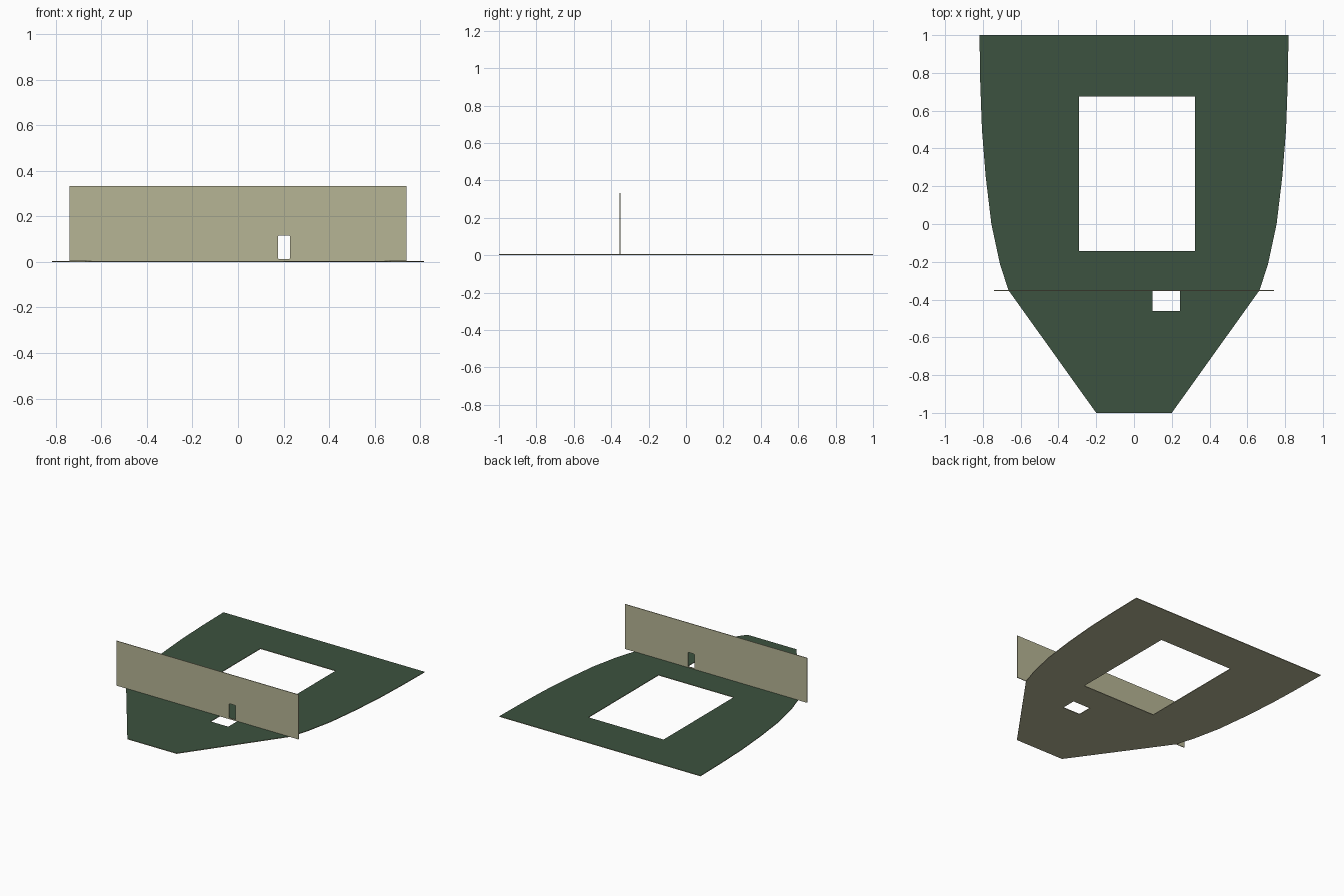
import bpy, bmesh
from mathutils import Vector, Matrix

if "Cube" in bpy.data.objects:
    bpy.data.objects.remove(bpy.data.objects["Cube"])

def material(name, rgb):
    m = bpy.data.materials.new(name)
    m.diffuse_color = (*rgb, 1)
    m.use_nodes = True
    m.node_tree.nodes["Principled BSDF"].inputs["Base Color"].default_value = m.diffuse_color
    return m

green = material("deck_green", (0.045, 0.085, 0.05))
khaki = material("khaki", (0.47, 0.46, 0.30))

def rect(x0, x1, y0, y1):
    return [(x0, y0), (x1, y0), (x1, y1), (x0, y1)]

def panel(name, loops, thickness, mats, matrix=Matrix()):
    """Thin sheet from an outline plus hole loops; the top side uses the last material."""
    bm = bmesh.new()
    edges = []
    for loop in loops:
        vs = [bm.verts.new((x, y, 0)) for x, y in loop]
        edges += [bm.edges.new((a, b)) for a, b in zip(vs, vs[1:] + vs[:1])]
    bmesh.ops.triangle_fill(bm, use_beauty=True, use_dissolve=False, edges=edges)
    ext = bmesh.ops.extrude_face_region(bm, geom=bm.faces[:], use_keep_orig=True)
    moved = [g for g in ext["geom"] if isinstance(g, bmesh.types.BMVert)]
    bmesh.ops.translate(bm, verts=moved, vec=Vector((0, 0, thickness)))
    bmesh.ops.recalc_face_normals(bm, faces=bm.faces[:])
    for f in bm.faces:
        f.normal_update()
        f.material_index = len(mats) - 1 if f.normal.z > 0.5 else 0
    bm.transform(matrix)
    me = bpy.data.meshes.new(name)
    bm.to_mesh(me)
    bm.free()
    for m in mats:
        me.materials.append(m)
    ob = bpy.data.objects.new(name, me)
    bpy.context.collection.objects.link(ob)
    return ob

# Deck: mirrored half outline with a large hatch and a small stairwell
half = [(0.2, -1), (0.665, -0.35), (0.71, -0.21), (0.755, 0.0),
        (0.785, 0.25), (0.805, 0.5), (0.814, 0.75), (0.818, 1)]
outline = half + [(-x, y) for x, y in reversed(half)]
panel("deck", [outline, rect(-0.29, 0.323, -0.142, 0.675),
               rect(0.098, 0.243, -0.46, -0.35)], 0.005, [khaki, green])

# Bulkhead: upright sheet with a doorway, corners clipped
door = [(0.18, 0.012), (0.225, 0.012), (0.229, 0.016), (0.229, 0.113),
        (0.225, 0.117), (0.18, 0.117), (0.176, 0.113), (0.176, 0.016)]
upright = Matrix.Translation((0, -0.35, 0)) @ Matrix(
    ((1, 0, 0, 0), (0, 0, -1, 0), (0, 1, 0, 0), (0, 0, 0, 1)))
panel("bulkhead", [rect(-0.74, 0.74, 0.004, 0.333), door], 0.005, [khaki], upright)
